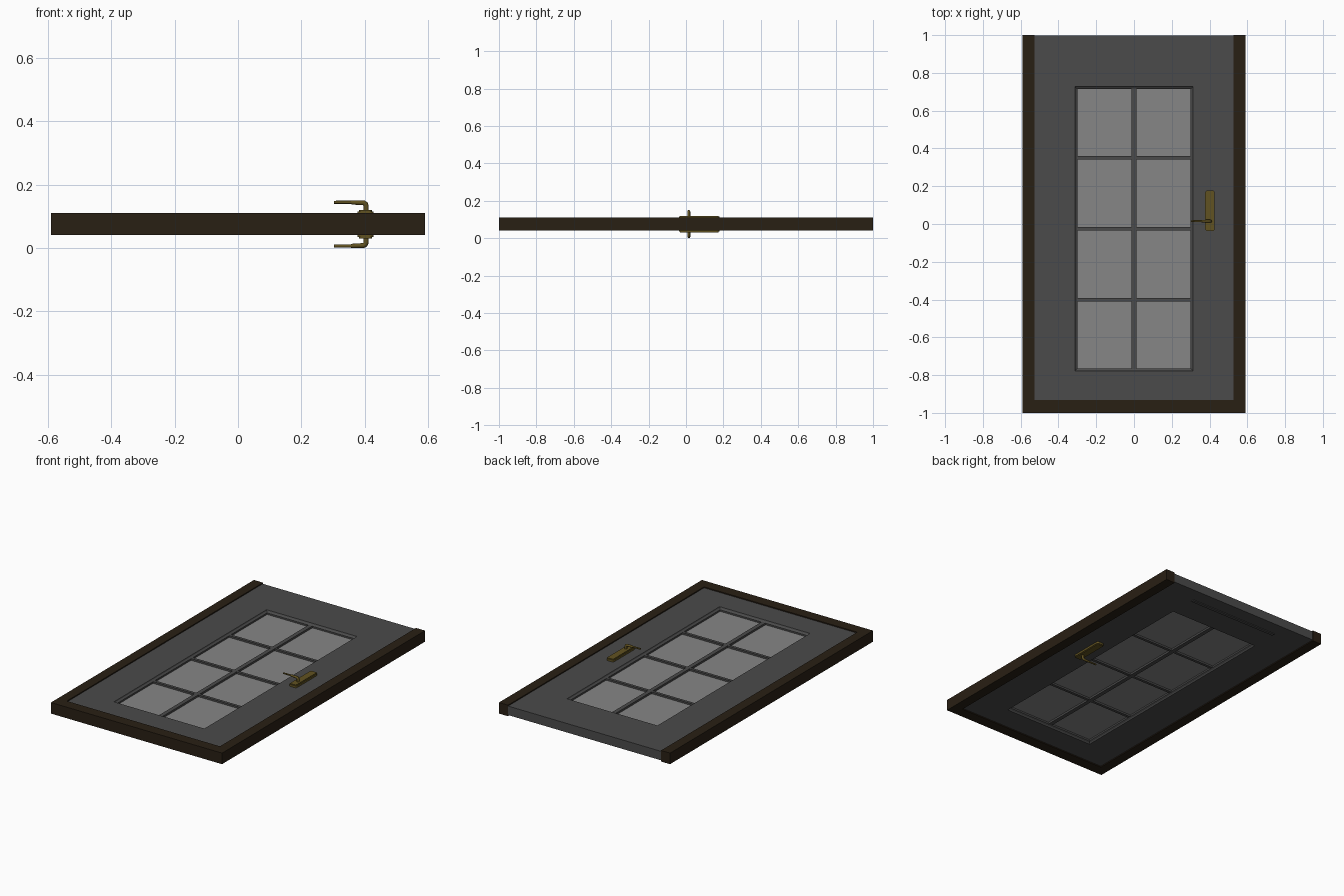
import bpy, bmesh
from mathutils import Vector

if "Cube" in bpy.data.objects:
    bpy.data.objects.remove(bpy.data.objects["Cube"])

ZC = 0.0755  # middle plane of the door


def material(name, rgb):
    m = bpy.data.materials.new(name)
    m.diffuse_color = (*rgb, 1)
    m.use_nodes = True
    m.node_tree.nodes["Principled BSDF"].inputs["Base Color"].default_value = m.diffuse_color
    return m


WOOD = material("dark_wood", (0.022, 0.014, 0.007))
PAINT = material("grey_paint", (0.07, 0.07, 0.07))
GLASS = material("pane_grey", (0.24, 0.24, 0.24))
BRASS = material("aged_brass", (0.12, 0.085, 0.015))


def finish(bm, name, mat):
    bmesh.ops.recalc_face_normals(bm, faces=bm.faces)
    me = bpy.data.meshes.new(name)
    bm.to_mesh(me)
    bm.free()
    ob = bpy.data.objects.new(name, me)
    me.materials.append(mat)
    bpy.context.collection.objects.link(ob)
    return ob


def box(name, x0, x1, y0, y1, z0, z1, mat, bevel=0, segs=3):
    bm = bmesh.new()
    bmesh.ops.create_cube(bm, size=1)
    for v in bm.verts:
        v.co = Vector(((x0 + x1) / 2 + v.co.x * (x1 - x0),
                       (y0 + y1) / 2 + v.co.y * (y1 - y0),
                       (z0 + z1) / 2 + v.co.z * (z1 - z0)))
    if bevel:
        upright = [e for e in bm.edges
                   if abs(e.verts[0].co.z - e.verts[1].co.z) > 1e-5]
        bmesh.ops.bevel(bm, geom=upright, offset=bevel, segments=segs,
                        affect='EDGES', profile=0.5)
    return finish(bm, name, mat)


def swept_rect(name, loops, mat):
    """Join rectangles (x0, x1, y0, y1, z) into a closed ring."""
    bm = bmesh.new()
    rings = [[bm.verts.new(p) for p in
              ((a, c, z), (b, c, z), (b, d, z), (a, d, z))]
             for a, b, c, d, z in loops]
    for i, r in enumerate(rings):
        n = rings[(i + 1) % len(rings)]
        for k in range(4):
            j = (k + 1) % 4
            bm.faces.new((r[k], r[j], n[j], n[k]))
    return finish(bm, name, mat)


# frame: U-shaped outline, open at the threshold end
bm = bmesh.new()
outline = [(-0.59, 1), (-0.59, -1), (0.59, -1), (0.59, 1),
           (0.528, 1), (0.528, -0.932), (-0.528, -0.932), (-0.528, 1)]
lo, hi = [[bm.verts.new((x, y, z)) for x, y in outline]
          for z in (ZC - 0.0345, ZC + 0.0345)]
for i in range(8):
    j = (i + 1) % 8
    bm.faces.new((lo[i], lo[j], hi[j], hi[i]))
for r in (lo, hi):
    for q in ((0, 1, 6, 7), (1, 2, 5, 6), (2, 3, 4, 5)):
        bm.faces.new([r[k] for k in q])
finish(bm, "door_frame", WOOD)

# door leaf with a window opening and moulded edge
H = 0.028
OX, OY0, OY1 = 0.312, -0.777, 0.727


def inset(d, z):
    return (-OX + d, OX - d, OY0 + d, OY1 - d, ZC + z)


swept_rect("door_leaf", [
    (-0.528, 0.528, -0.932, 0.998, ZC - H), (-0.528, 0.528, -0.932, 0.998, ZC + H),
    inset(0, H), inset(0.003, H - 0.006), inset(0.012, H - 0.012),
    inset(0.012, -H + 0.012), inset(0.003, -H + 0.006), inset(0, -H)], PAINT)

# glass and glazing bars
box("glass_pane", -0.302, 0.302, -0.767, 0.717, ZC - 0.006, ZC + 0.006, GLASS)
box("upright_bar", -0.013, 0.013, -0.767, 0.717, ZC - 0.018, ZC + 0.018, PAINT)
for i, y in enumerate((0.35, -0.025, -0.4)):
    box(f"cross_bar_{i + 1}", -0.302, 0.302, y - 0.009, y + 0.009,
        ZC - 0.017, ZC + 0.017, PAINT)

# weather strip on the underside near the threshold
box("weather_strip", -0.31, 0.31, 0.89, 0.91, ZC - H - 0.005, ZC - H + 0.002, PAINT)

# handle set on both faces
for side, s in (("upper", 1), ("lower", -1)):
    z0, z1 = sorted((ZC + s * 0.022, ZC + s * 0.0405))
    box(f"{side}_backplate", 0.377, 0.427, -0.037, 0.178, z0, z1, BRASS, 0.012)
    z0, z1 = sorted((ZC + s * 0.0405, ZC + s * 0.0445))
    box(f"{side}_backplate_face", 0.381, 0.423, -0.033, 0.174, z0, z1, BRASS, 0.01)

    # lever: round neck bending into a tapered grip
    cu = bpy.data.curves.new(f"{side}_lever", 'CURVE')
    cu.dimensions = '3D'
    cu.bevel_depth = 0.008
    cu.bevel_resolution = 2
    cu.use_fill_caps = True
    pts = [(0.404, 0.04, 1), (0.404, 0.058, 1), (0.402, 0.064, 1),
           (0.396, 0.0675, 1), (0.362, 0.0685, 0.85),
           (0.355, 0.069, 0.65), (0.303, 0.069, 0.6)]
    sp = cu.splines.new('POLY')
    sp.points.add(len(pts) - 1)
    for p, (x, z, r) in zip(sp.points, pts):
        p.co = (x, 0.015, ZC + s * z, 1)
        p.radius = r
    cu.materials.append(BRASS)
    bpy.context.collection.objects.link(bpy.data.objects.new(f"{side}_lever", cu))
